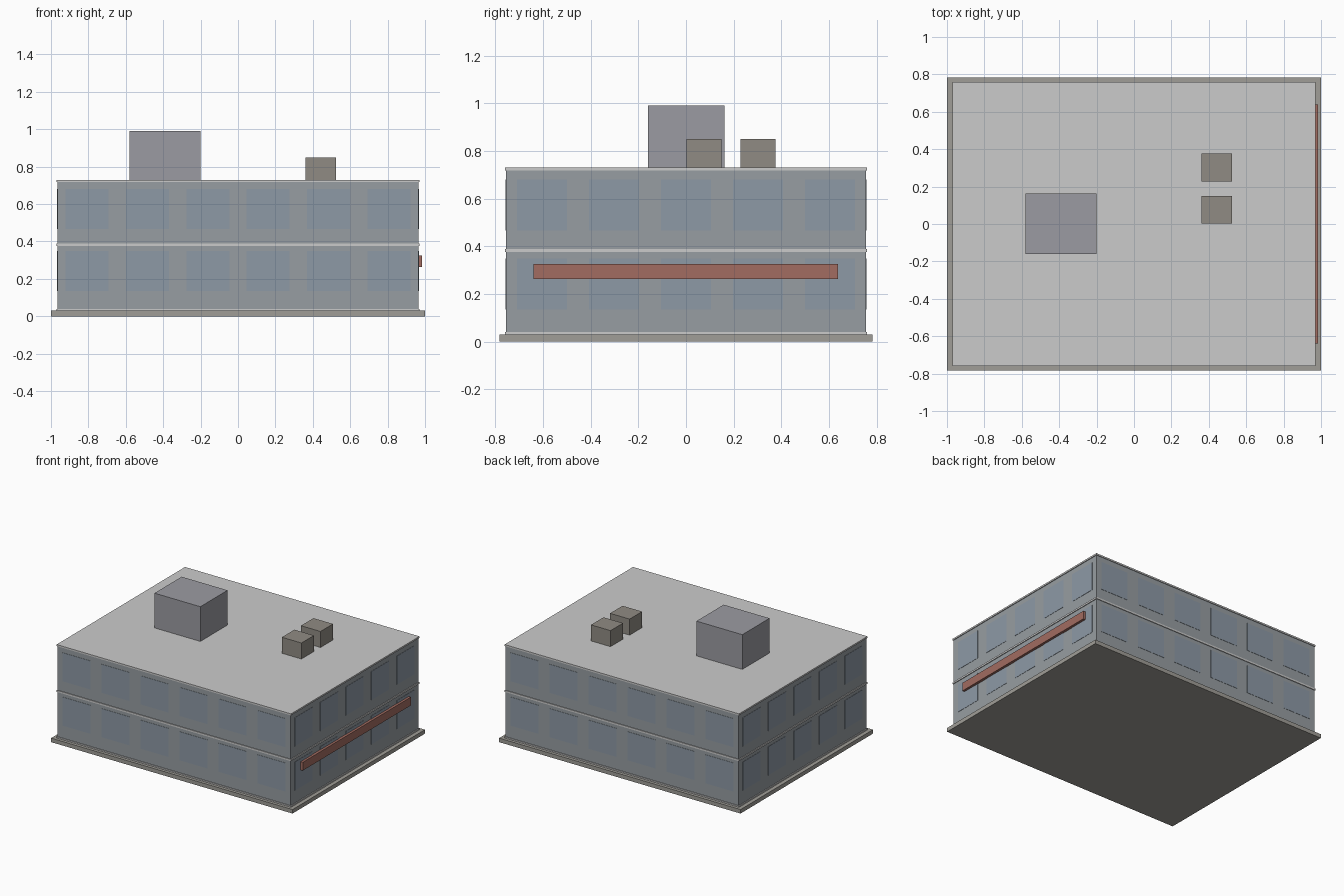
import bpy, bmesh

if "Cube" in bpy.data.objects:
    bpy.data.objects.remove(bpy.data.objects["Cube"])


def material(name, rgb):
    m = bpy.data.materials.new(name)
    m.diffuse_color = (*rgb, 1)
    m.use_nodes = True
    m.node_tree.nodes["Principled BSDF"].inputs["Base Color"].default_value = m.diffuse_color
    return m


def boxes(name, spans, mat=None):
    """One object made of boxes, each given as (x0, x1, y0, y1, z0, z1)."""
    bm = bmesh.new()
    for x0, x1, y0, y1, z0, z1 in spans:
        for v in bmesh.ops.create_cube(bm, size=1)["verts"]:
            v.co = ((x0 + x1) / 2 + v.co.x * (x1 - x0),
                    (y0 + y1) / 2 + v.co.y * (y1 - y0),
                    (z0 + z1) / 2 + v.co.z * (z1 - z0))
    mesh = bpy.data.meshes.new(name)
    bm.to_mesh(mesh)
    bm.free()
    ob = bpy.data.objects.new(name, mesh)
    bpy.context.collection.objects.link(ob)
    if mat:
        mesh.materials.append(mat)
    return ob


def slab(hx, hy, z0, z1):
    return (-hx, hx, -hy, hy, z0, z1)


wall_mat = material("wall", (0.31, 0.34, 0.36))
glass_mat = material("glass", (0.27, 0.32, 0.38))
sign_mat = material("red_band", (0.36, 0.15, 0.12))
stone_mat = material("stone", (0.35, 0.34, 0.31))
plant_mat = material("plant_room", (0.33, 0.33, 0.36))
unit_mat = material("roof_unit", (0.28, 0.26, 0.23))

WX, WY = 0.965, 0.755   # wall half sizes
PROUD = 0.002           # how far the panes stand out

# Plinth, walls and floor edges
boxes("plinth", [slab(1.0, 0.783, 0, 0.03)], stone_mat)
boxes("walls", [slab(WX, WY, 0.03, 0.72)], wall_mat)
boxes("floor_bands", [slab(0.971, 0.76, 0.03, 0.04),
                      slab(0.971, 0.76, 0.375, 0.388)])
boxes("roof_slab", [slab(0.971, 0.76, 0.718, 0.73)])

# Window panes on all four sides, two storeys
panes = []
for z in (0.134, 0.466):
    for i in range(6):
        x = (i - 2.5) * 0.323
        for s in (-1, 1):
            ys = sorted((s * (WY - 0.01), s * (WY + PROUD)))
            panes.append((x - 0.115, x + 0.115, *ys, z, z + 0.214))
    for i in range(5):
        y = (i - 2) * 0.302
        for s in (-1, 1):
            xs = sorted((s * (WX - 0.01), s * (WX + PROUD)))
            panes.append((*xs, y - 0.105, y + 0.105, z, z + 0.214))
boxes("window_panes", panes, glass_mat)

# Red strip on the right side
boxes("red_strip", [(0.964, 0.985, -0.64, 0.638, 0.263, 0.325)], sign_mat)

# Rooftop equipment
boxes("plant_room", [(-0.58, -0.2, -0.16, 0.162, 0.73, 0.99)], plant_mat)
boxes("roof_units", [(0.362, 0.524, y, y + 0.148, 0.73, 0.85)
                     for y in (0.002, 0.228)], unit_mat)
